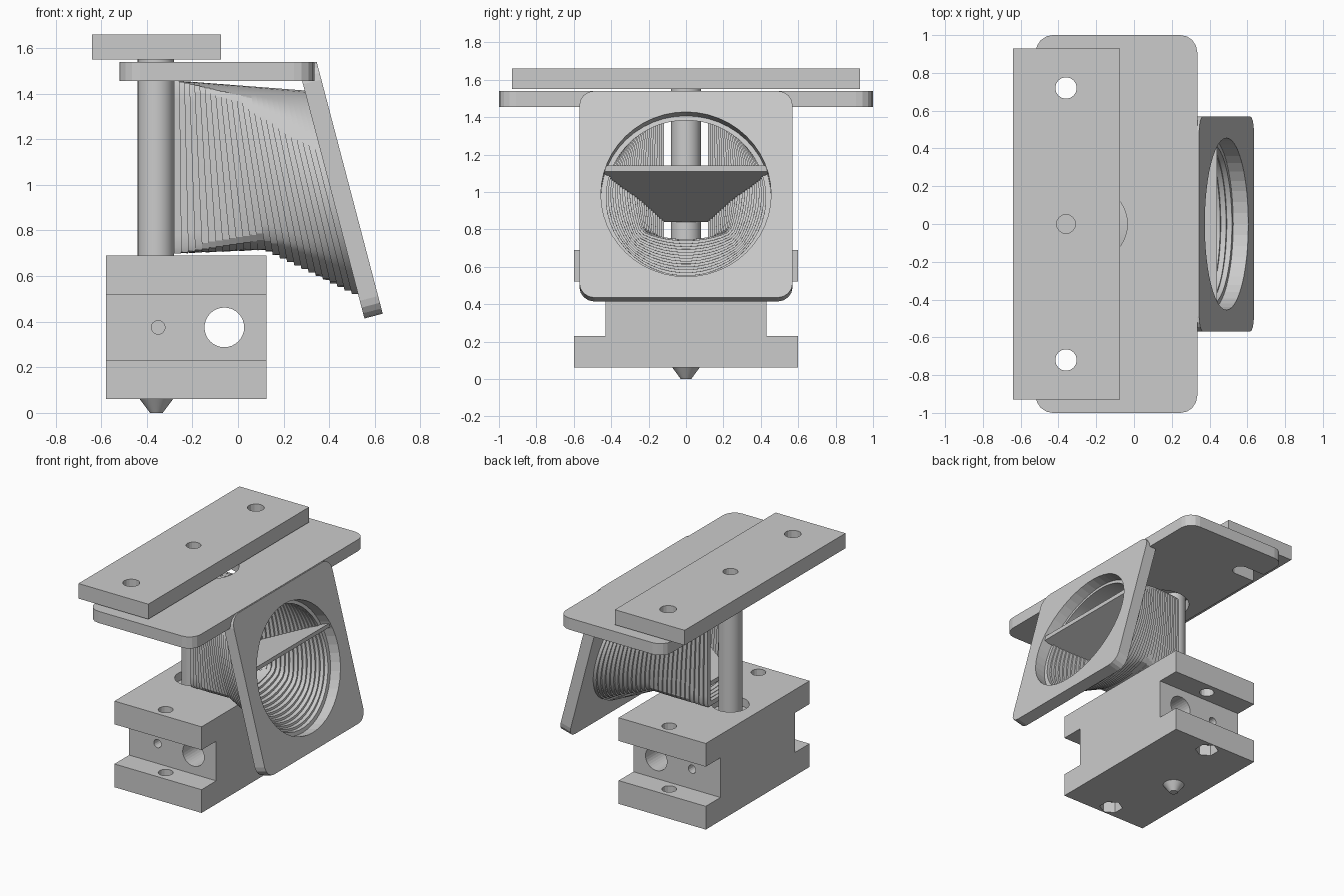
import bpy, bmesh
from math import cos, sin, pi, radians, sqrt
from mathutils import Matrix, Vector

old = bpy.data.objects.get("Cube")
if old:
    bpy.data.objects.remove(old, do_unlink=True)

GREY = (0.6, 0.6, 0.6, 1)
grey = bpy.data.materials.new("light_grey")
grey.use_nodes = True
grey.diffuse_color = GREY
grey.node_tree.nodes["Principled BSDF"].inputs["Base Color"].default_value = GREY

AXIS_X = -0.36      # hot end axis
TILT = radians(14.7)


def finish(name, bm):
    bmesh.ops.recalc_face_normals(bm, faces=bm.faces)
    mesh = bpy.data.meshes.new(name)
    bm.to_mesh(mesh)
    bm.free()
    mesh.materials.append(grey)
    ob = bpy.data.objects.new(name, mesh)
    bpy.context.collection.objects.link(ob)
    return ob


def box(name, lo, hi, round_axis=None, radius=0.0):
    """Box between two corners, optionally rounding the edges along one axis."""
    lo, hi = Vector(lo), Vector(hi)
    bm = bmesh.new()
    bmesh.ops.create_cube(bm, size=1)
    for v in bm.verts:
        v.co = Vector((lo[i] + (v.co[i] + 0.5) * (hi[i] - lo[i]) for i in range(3)))
    if round_axis is not None:
        edges = [e for e in bm.edges
                 if abs(e.verts[0].co[round_axis] - e.verts[1].co[round_axis]) > 1e-4]
        bmesh.ops.bevel(bm, geom=edges, offset=radius, segments=4, profile=0.5, affect='EDGES')
    return finish(name, bm)


def cylinder(name, centre, r, depth, axis="Z", sides=32, r_top=None):
    bm = bmesh.new()
    bmesh.ops.create_cone(bm, cap_ends=True, segments=sides, radius1=r,
                          radius2=r if r_top is None else r_top, depth=depth)
    turn = {"X": Matrix.Rotation(pi / 2, 4, 'Y'),
            "Y": Matrix.Rotation(pi / 2, 4, 'X'), "Z": Matrix()}[axis]
    bm.transform(Matrix.Translation(centre) @ turn)
    return finish(name, bm)


def cut(ob, cutters):
    """Subtract all cutters, bake the result and remove them."""
    for c in cutters:
        mod = ob.modifiers.new("cut", 'BOOLEAN')
        mod.operation, mod.solver, mod.object = 'DIFFERENCE', 'EXACT', c
    dg = bpy.context.evaluated_depsgraph_get()
    mesh = bpy.data.meshes.new_from_object(ob.evaluated_get(dg))
    ob.modifiers.clear()
    ob.data = mesh
    for c in cutters:
        bpy.data.objects.remove(c, do_unlink=True)


def smooth(ob, angle=30):
    bpy.ops.object.select_all(action='DESELECT')
    ob.select_set(True)
    bpy.context.view_layer.objects.active = ob
    bpy.ops.object.shade_smooth_by_angle(angle=radians(angle))


SIDES = (-1, 1)

# Top clamp bar with two screw holes and a filament hole
bar = box("top_bar", (-0.64, -0.93, 1.55), (-0.075, 0.93, 1.66))
cut(bar, [cylinder("c", (AXIS_X, y, 1.6), r, 0.4, sides=16)
          for y, r in ((-0.72, 0.057), (0, 0.05), (0.72, 0.057))])

# Mounting plate with open screw slots and a hole around the tube
plate = box("mount_plate", (-0.52, -1, 1.455), (0.335, 1, 1.54), 2, 0.09)
cutters = [cylinder("c", (-0.235, 0, 1.5), 0.2, 0.4)]
for s in SIDES:
    y = 0.72 * s
    cutters.append(cylinder("c", (AXIS_X, y, 1.5), 0.057, 0.4, sides=16))
    cutters.append(box("c", (-0.7, y - 0.056, 1.3), (AXIS_X, y + 0.056, 1.7)))
cut(plate, cutters)

# Heat tube and nozzle
smooth(cylinder("heat_tube", (AXIS_X, 0, 1.05), 0.08, 1.0))
smooth(cylinder("nozzle", (AXIS_X + 0.002, 0, 0.035), 0.028, 0.07, r_top=0.08))

# Heater block: side channels, cross bore, screw holes, tube recess
block = box("heater_block", (-0.58, -0.6, 0.06), (0.125, 0.6, 0.69))
cutters = [cylinder("c", (-0.06, 0, 0.375), 0.087, 2, "Y"),
           cylinder("c", (AXIS_X, 0, 0.69), 0.125, 0.12)]
for s in SIDES:
    a, b = sorted((0.43 * s, 0.8 * s))
    cutters += [box("c", (-0.8, a, 0.23), (0.4, b, 0.52)),
                cylinder("c", (-0.35, 0.43 * s, 0.375), 0.03, 0.3, "Y", 16),
                cylinder("c", (-0.225, 0.515 * s, 0.4), 0.05, 1, sides=16),
                cylinder("c", (-0.225, 0.515 * s, 0.06), 0.08, 0.16, sides=6)]
cut(block, cutters)

# Tilted fan plate, built upright then turned
fan = box("fan_plate", (-0.083, -0.57, -0.571), (0, 0.57, 0.571), 0, 0.08)
cutters = [cylinder("c", (0, 0, 0), 0.455, 0.5, "X", 48)]
for sy in SIDES:
    for sz in SIDES:
        hole = cylinder("c", (0, 0, 0), 0.046, 0.5, "X", 6)
        hole.data.transform(Matrix.Translation((0, 0.43 * sy, 0.43 * sz))
                            @ Matrix.Rotation(pi / 2, 4, 'X'))
        cutters.append(hole)
cut(fan, cutters)
fan.data.transform(Matrix.Translation((0.49, 0, 0.9875)) @ Matrix.Rotation(-TILT, 4, 'Y'))

# Air duct: stepped slices blending a tall slot into the fan circle
SLICES, RING, WALL = 26, 48, 0.033
TOP = Vector((-0.28, 0, 1.458)), Vector((0.293, 0, 1.415))
LOW = Vector((-0.28, 0, 0.70)), Vector((0.12, 0, 0.715)), Vector((0.527, 0, 0.521))


def rails(t):
    top = TOP[0].lerp(TOP[1], t)
    low = LOW[0].lerp(LOW[1], 2 * t) if t < 0.5 else LOW[1].lerp(LOW[2], 2 * t - 1)
    return top, low


def clamp(v):
    return max(-1, min(1, v))


def ring(bm, shape_t, plane_t, inset):
    """One loop: the cross-section of shape_t placed on the plane at plane_t."""
    top, low = rails(shape_t)
    half = (top - low).length / 2
    wide = 0.15 + 0.31 * shape_t
    ptop, plow = rails(plane_t)
    up = (ptop - plow).normalized()
    mid = ptop - up * half
    verts = []
    for k in range(RING):
        a = 2 * pi * (k + 0.5) / RING
        c, s = cos(a), sin(a)
        y = (1 - shape_t) * clamp(sqrt(2) * c) + shape_t * c
        z = (1 - shape_t) * clamp(sqrt(2) * s) + shape_t * s
        verts.append(bm.verts.new(mid + up * z * (half - inset)
                                  + Vector((0, y * (wide - inset), 0))))
    return verts


bm = bmesh.new()
outer, inner = [], []
for i in range(SLICES):
    t0, t1 = i / SLICES, (i + 1) / SLICES
    shape = i / (SLICES - 1)
    for p in (t0, t1):
        outer.append(ring(bm, shape, p, 0))
        inner.append(ring(bm, shape, p, WALL))
loops = outer + inner[::-1]
for a, b in zip(loops, loops[1:] + loops[:1]):
    for k in range(RING):
        n = (k + 1) % RING
        bm.faces.new((a[k], a[n], b[n], b[k]))
smooth(finish("air_duct", bm), 25)

# Sloping divider splitting the duct into two channels
bm = bmesh.new()
bmesh.ops.create_cube(bm, size=1)
for v in bm.verts:
    front = v.co.x > 0
    v.co = Vector((0.44 if front else -0.27,
                   (0.45 if front else 0.135) * (1 if v.co.y > 0 else -1),
                   (1.125 if front else 0.855) + v.co.z * 0.03))
finish("duct_divider", bm)
